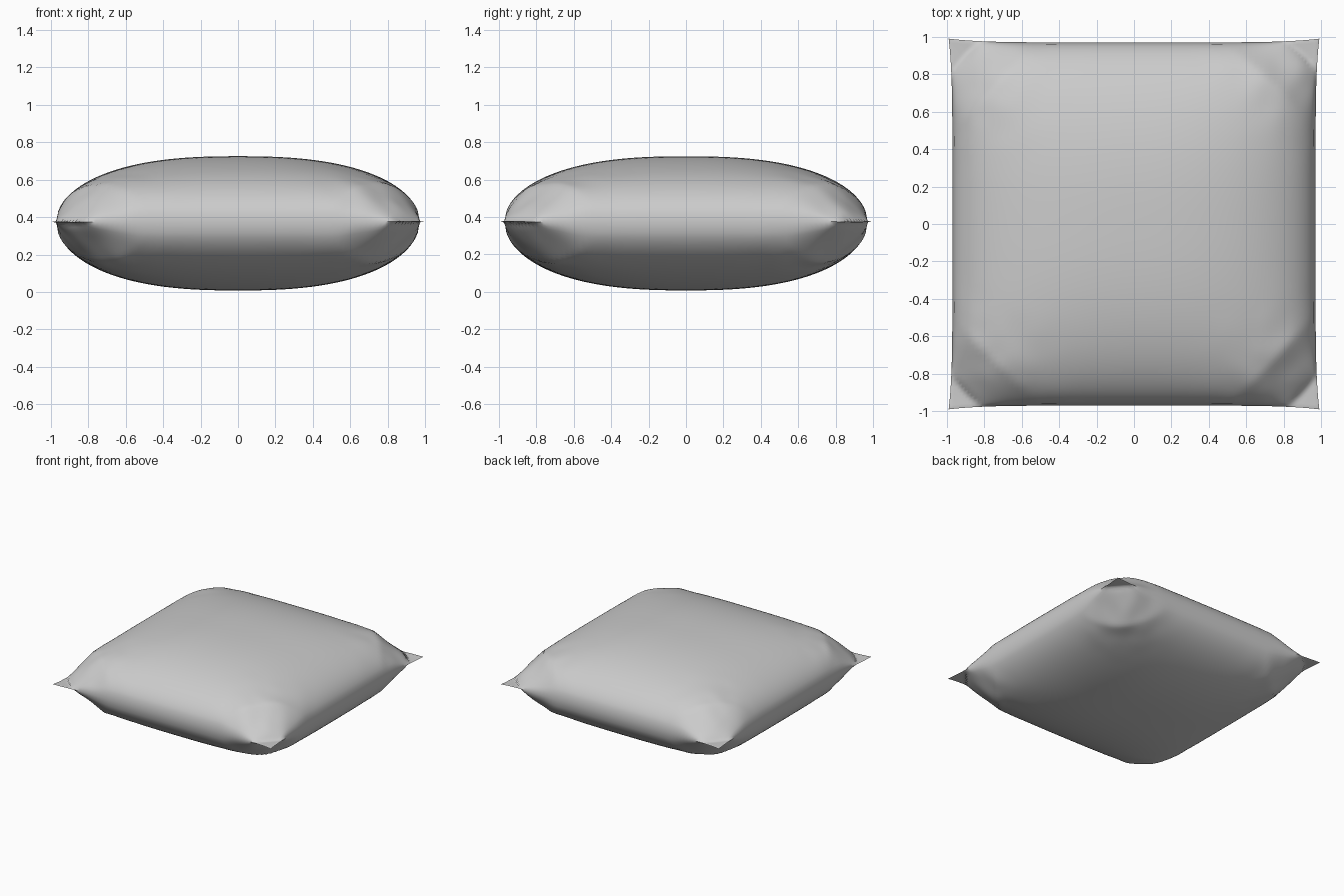
import bpy, bmesh, math
from mathutils import Vector, noise

if "Cube" in bpy.data.objects:
    bpy.data.objects.remove(bpy.data.objects["Cube"])

N = 72          # grid divisions per side
SEAM = 0.375    # height of the seam line


def dome(t):
    return max(1 - abs(t) ** 2.5, 1e-6) ** 0.5


def spread(i):
    # denser rows toward the seam
    t = 2 * i / N - 1
    return 0.35 * t + 0.65 * math.sin(t * math.pi / 2)


def half_width(t):
    # sides pull in slightly between the corner ears
    return 0.97 + 0.02 * abs(t) ** 6


def cushion_point(u, v, side):
    x, y = u * half_width(v), v * half_width(u)
    a, b = dome(u), dome(v)
    puff = (a ** -2 + b ** -2 - 1) ** -0.5
    # flattened ears outside a diagonal line across each corner
    cut = 1.79 + 0.03 * noise.noise(Vector((u * 2, v * 2, side)))
    ear = min(max((cut - abs(x) - abs(y)) / 0.32, 0), 1) ** 0.55
    h = (0.35 if side > 0 else 0.367) * puff * ear
    border = max(abs(u), abs(v)) > 0.9999
    corner = (abs(u) * abs(v)) ** 3
    # soft creases running into the corners
    crease = noise.noise(Vector((u * 7, v * 7, 3 * side))) * 0.05 * corner
    h = 0 if border else max(h + crease * ear, 0.002)
    wave = 0.008 * noise.noise(Vector((u * 4, v * 4, 7))) * corner
    return x, y, SEAM + wave + side * h


# Two puffed panels joined along the seam
bm = bmesh.new()
for side in (1, -1):
    g = [[bm.verts.new(cushion_point(spread(i), spread(j), side))
          for j in range(N + 1)] for i in range(N + 1)]
    for i in range(N):
        for j in range(N):
            q = [g[i][j], g[i + 1][j], g[i + 1][j + 1], g[i][j + 1]]
            bm.faces.new(q if side > 0 else q[::-1])
bmesh.ops.remove_doubles(bm, verts=bm.verts, dist=0.0005)
bmesh.ops.recalc_face_normals(bm, faces=bm.faces)

mesh = bpy.data.meshes.new("cushion")
bm.to_mesh(mesh)
bm.free()
cushion = bpy.data.objects.new("cushion", mesh)
bpy.context.collection.objects.link(cushion)
bpy.context.view_layer.objects.active = cushion
cushion.select_set(True)
bpy.ops.object.shade_smooth_by_angle(angle=math.radians(50))
